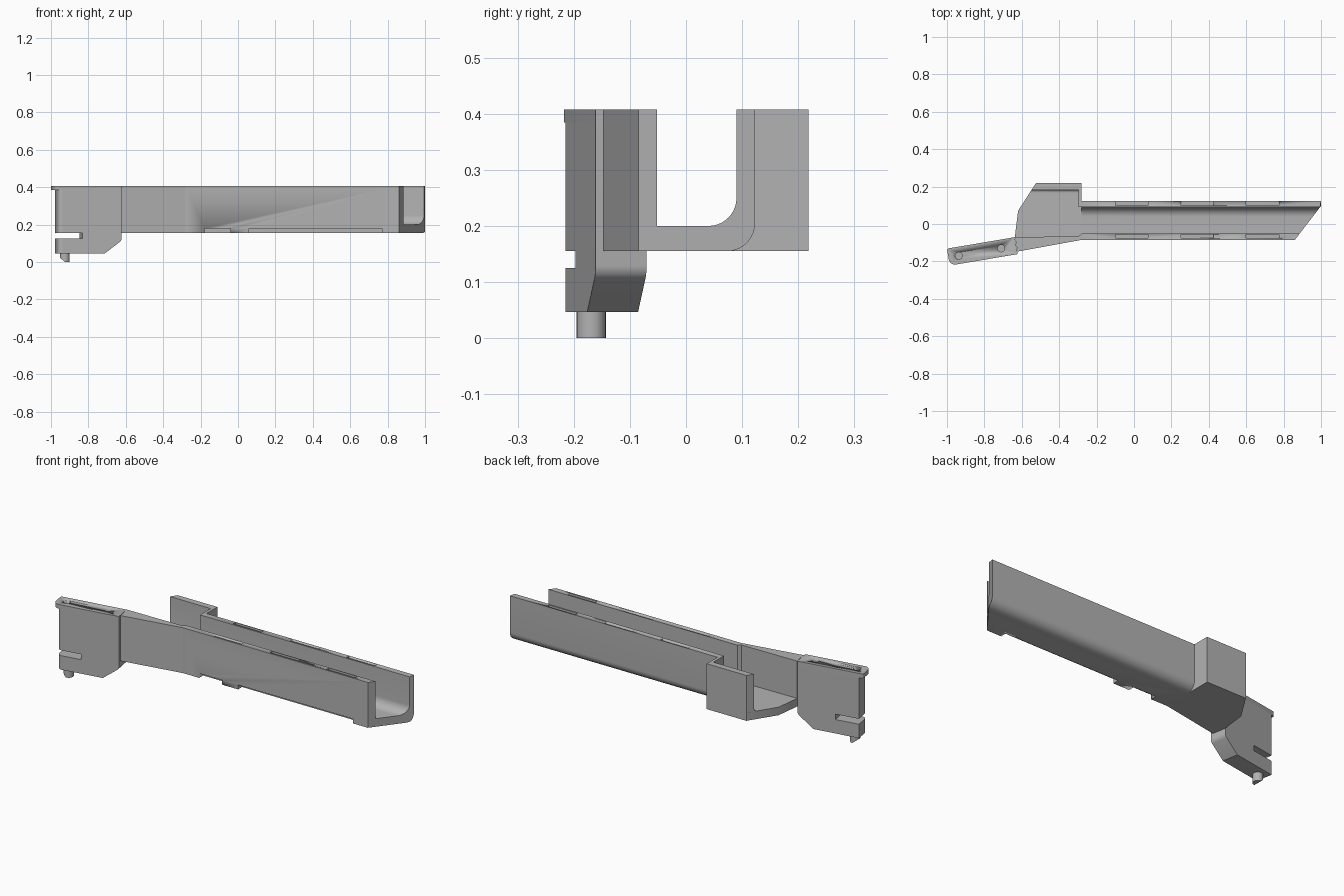
import bpy, bmesh, math
from mathutils import Matrix, Vector

if "Cube" in bpy.data.objects:
    bpy.data.objects.remove(bpy.data.objects["Cube"])

grey = bpy.data.materials.new("plain grey")
grey.use_nodes = True
colour = (0.45, 0.45, 0.45, 1)
grey.diffuse_color = colour
grey.node_tree.nodes["Principled BSDF"].inputs["Base Color"].default_value = colour

TOP, BASE, FLOOR = 0.408, 0.155, 0.2


def prism(name, points, axis, lo, hi, smooth=True):
    """Extrude a flat outline along one axis."""
    place = {"x": lambda a, b, c: (c, a, b),
             "y": lambda a, b, c: (a, c, b),
             "z": lambda a, b, c: (a, b, c)}[axis]
    bm = bmesh.new()
    ends = [[bm.verts.new(place(a, b, c)) for a, b in points] for c in (lo, hi)]
    bm.faces.new(ends[0])
    bm.faces.new(ends[1])
    n = len(points)
    for i in range(n):
        j = (i + 1) % n
        bm.faces.new((ends[0][i], ends[0][j], ends[1][j], ends[1][i]))
    bmesh.ops.recalc_face_normals(bm, faces=bm.faces)
    mesh = bpy.data.meshes.new(name)
    bm.to_mesh(mesh)
    bm.free()
    obj = bpy.data.objects.new(name, mesh)
    bpy.context.collection.objects.link(obj)
    mesh.materials.append(grey)
    if smooth:
        select(obj)
        bpy.ops.object.shade_smooth_by_angle(angle=math.radians(30))
    return obj


def select(obj):
    bpy.ops.object.select_all(action="DESELECT")
    obj.select_set(True)
    bpy.context.view_layer.objects.active = obj


def rect(a0, a1, b0, b1):
    return [(a0, b0), (a1, b0), (a1, b1), (a0, b1)]


def arc(ca, cb, r, start, end, steps=10):
    angles = [math.radians(start + (end - start) * i / steps) for i in range(steps + 1)]
    return [(ca + r * math.cos(t), cb + r * math.sin(t)) for t in angles]


def cut(obj, cutter):
    cutter.hide_render = True
    mod = obj.modifiers.new("cut", "BOOLEAN")
    mod.operation = "DIFFERENCE"
    mod.solver = "EXACT"
    mod.object = cutter
    select(obj)
    bpy.ops.object.modifier_apply(modifier=mod.name)


def discard(cutter):
    bpy.data.objects.remove(cutter)


# Long channel with a rounded back corner and an oblique far end
profile = ([(-0.085, TOP), (-0.085, BASE)]
           + arc(0.073, BASE + 0.05, 0.05, -90, 0)
           + [(0.123, TOP), (0.09, TOP)]
           + arc(0.04, FLOOR + 0.05, 0.05, 0, -90)
           + [(-0.052, FLOOR), (-0.052, TOP)])
channel = prism("channel", profile, "x", -0.28, 1)
for v in channel.data.vertices:
    if v.co.x > 0.5:
        v.co.x = min(1, 0.86 + 0.77 * (v.co.y + 0.085))

# Shallow pockets along both rims
for x in (-0.1, 0.25, 0.6):
    for y in (-0.076, 0.099):
        cutter = prism("pocket_cutter", rect(x, x + 0.175, y, y + 0.02), "z", TOP - 0.025, TOP + 0.05)
        cut(channel, cutter)
        discard(cutter)

# Notches under the front lower edge
for x0, x1 in ((-0.18, -0.04), (0.06, 0.77)):
    cutter = prism("notch_cutter", rect(x0, x1, BASE - 0.05, 0.18), "y", -0.15, -0.05)
    cut(channel, cutter)
    discard(cutter)

# Platform floor beside the channel
prism("platform_floor", [(-0.28, -0.07), (-0.28, 0.218), (-0.525, 0.218),
                         (-0.62, 0.07), (-0.637, -0.07)], "z", BASE, FLOOR)

# Raised back wall with a small inner fillet, clipped along the slanted side
wall = prism("platform_back_wall", [(0.218, BASE), (0.218, TOP), (0.183, TOP)]
             + arc(0.168, FLOOR + 0.015, 0.015, 0, -90, 5) + [(0.168, BASE)],
             "x", -0.55, -0.28)
for v in wall.data.vertices:
    if v.co.x < -0.4:
        v.co.x = -0.525 - (0.218 - v.co.y) * 0.64
prism("platform_end_wall", rect(-0.297, -0.28, 0.09, 0.218), "z", BASE, TOP)

# Tapered wall linking the channel to the mounting arm
prism("link_wall", [(-0.28, -0.085), (-0.28, -0.052), (-0.297, -0.066),
                    (-0.637, -0.07), (-0.622, -0.147)], "z", BASE, TOP, False)

# Angled mounting arm, drawn along its own length
THICK = 0.092
arm_frame = Matrix.Translation((-0.622, -0.161, 0)) @ Matrix.Rotation(math.radians(9.6), 4, "Z")
arm_profile = ([(0, 0.384), (-0.345, 0.384), (-0.345, BASE), (-0.213, BASE),
                (-0.213, 0.125), (-0.345, 0.125), (-0.345, 0.047), (-0.09, 0.047)]
               + arc(-0.03, 0.13, 0.03, -45, 0, 5))
arm = prism("mounting_arm", arm_profile, "y", 0, THICK)

# Round the free front corner of the arm
select(arm)
bm = bmesh.new()
bm.from_mesh(arm.data)
corner = [e for e in bm.edges
          if all(v.co.x < -0.34 and v.co.y < 0.001 for v in e.verts)]
bmesh.ops.bevel(bm, geom=corner, offset=0.025, segments=6, affect="EDGES", profile=0.5)
bm.to_mesh(arm.data)
bm.free()
bpy.ops.object.shade_smooth_by_angle(angle=math.radians(30))

# Cap plate overhanging the arm end
cap = prism("arm_cap", [(0, 0), (0, THICK)]
            + arc(-0.358, THICK - 0.01, 0.01, 90, 180, 5)
            + arc(-0.333, 0.035, 0.035, 180, 270), "z", 0.384, TOP)
for part in (arm, cap):
    part.data.transform(arm_frame)

# Pin holes in the cap
for x, y in ((-0.937, -0.17), (-0.71, -0.13)):
    cutter = prism("hole_cutter", arc(x, y, 0.019, 0, 345, 23), "z", 0.35, TOP + 0.05)
    cut(arm, cutter)
    cut(cap, cutter)
    discard(cutter)

# Locating peg with a slanted tip
peg = prism("locating_peg", arc(-0.926, -0.169, 0.026, 0, 345, 23), "z", 0, 0.06)
cutter = prism("tip_cutter", [(-0.96, 0.03), (-0.925, 0), (-0.925, -0.02), (-0.97, -0.02)],
               "y", -0.25, -0.1)
cut(peg, cutter)
discard(cutter)
